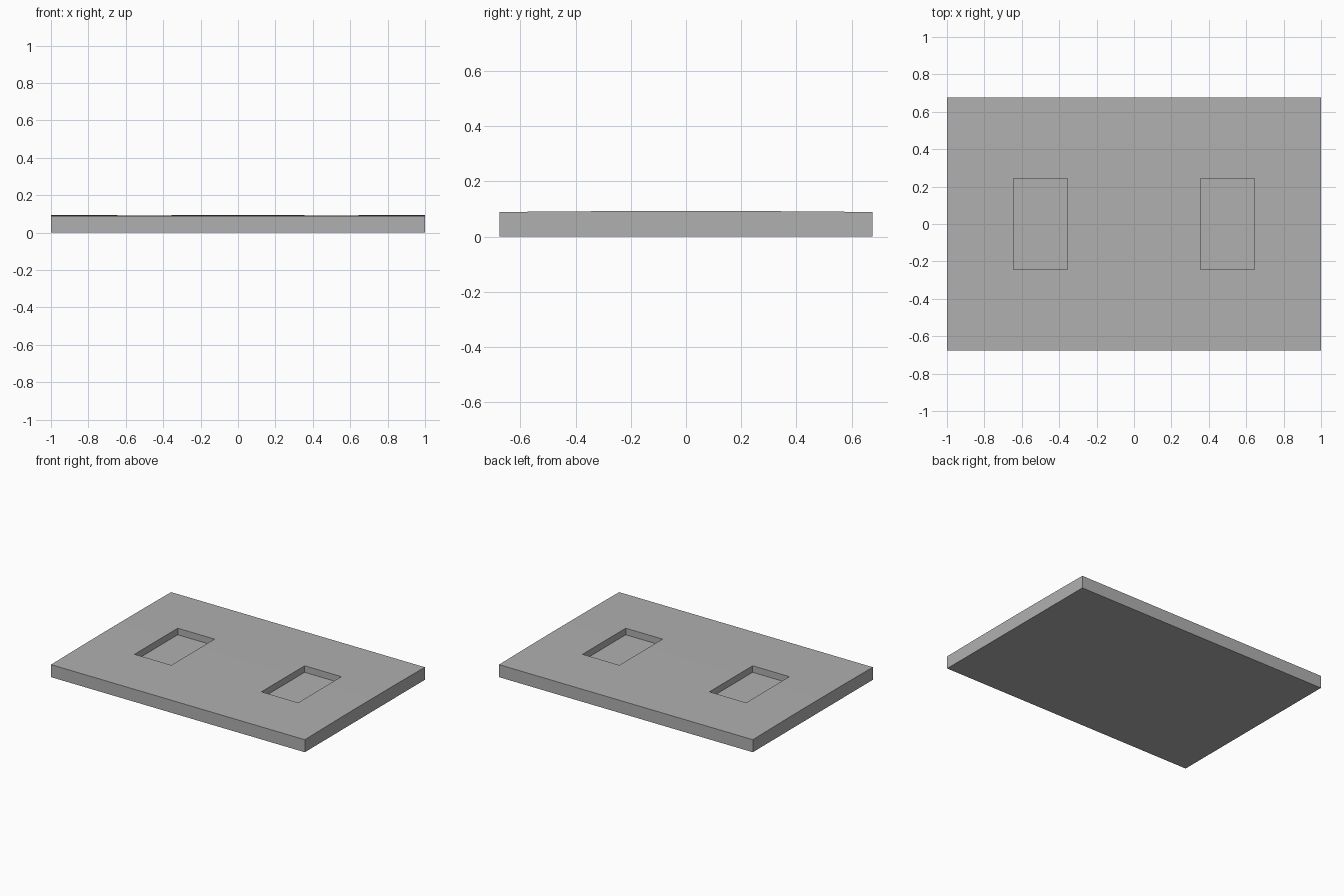
import bpy, bmesh

if "Cube" in bpy.data.objects:
    bpy.data.objects.remove(bpy.data.objects["Cube"])

HALF_X, HALF_Y = 1.0, 0.676
EDGE_Z, CROWN_Z = 0.0893, 0.0932
SEGMENTS = 16
POCKET_X, POCKET_FLOOR = 0.5, 0.046
POCKET_HALF = (0.145, 0.243)


def link_mesh(name, bm):
    bmesh.ops.recalc_face_normals(bm, faces=bm.faces)
    mesh = bpy.data.meshes.new(name)
    bm.to_mesh(mesh)
    bm.free()
    obj = bpy.data.objects.new(name, mesh)
    bpy.context.collection.objects.link(obj)
    return obj


# Plate: side profile with a slightly crowned top, extruded along x
profile = [(-HALF_Y, 0), (HALF_Y, 0)]
for i in range(SEGMENTS + 1):
    t = 1 - 2 * i / SEGMENTS
    profile.append((HALF_Y * t, CROWN_Z - (CROWN_Z - EDGE_Z) * t * t))
bm = bmesh.new()
face = bm.faces.new([bm.verts.new((-HALF_X, y, z)) for y, z in profile])
ext = bmesh.ops.extrude_face_region(bm, geom=[face])
verts = [g for g in ext["geom"] if isinstance(g, bmesh.types.BMVert)]
bmesh.ops.translate(bm, verts=verts, vec=(2 * HALF_X, 0, 0))
plate = link_mesh("plate", bm)

# Dark grey finish
grey = bpy.data.materials.new("dark_grey")
grey.diffuse_color = (0.434, 0.434, 0.434, 1)
grey.use_nodes = True
grey.node_tree.nodes["Principled BSDF"].inputs["Base Color"].default_value = grey.diffuse_color
plate.data.materials.append(grey)

# Two rectangular pockets cut into the top
for side, label in ((-1, "left"), (1, "right")):
    bm = bmesh.new()
    bmesh.ops.create_cube(bm, size=2)
    bmesh.ops.scale(bm, verts=bm.verts, vec=(*POCKET_HALF, 0.1))
    bmesh.ops.translate(bm, verts=bm.verts,
                        vec=(side * POCKET_X, 0, POCKET_FLOOR + 0.1))
    cutter = link_mesh(label + "_pocket_cutter", bm)
    cutter.data.materials.append(grey)
    bpy.context.view_layer.objects.active = plate
    cut = plate.modifiers.new(label + "_pocket", 'BOOLEAN')
    cut.operation = 'DIFFERENCE'
    cut.solver = 'EXACT'
    cut.object = cutter
    bpy.ops.object.modifier_apply(modifier=cut.name)
    bpy.data.objects.remove(cutter)

# Smooth crown, crisp edges
plate.select_set(True)
bpy.context.view_layer.objects.active = plate
bpy.ops.object.shade_smooth_by_angle(angle=0.5)
